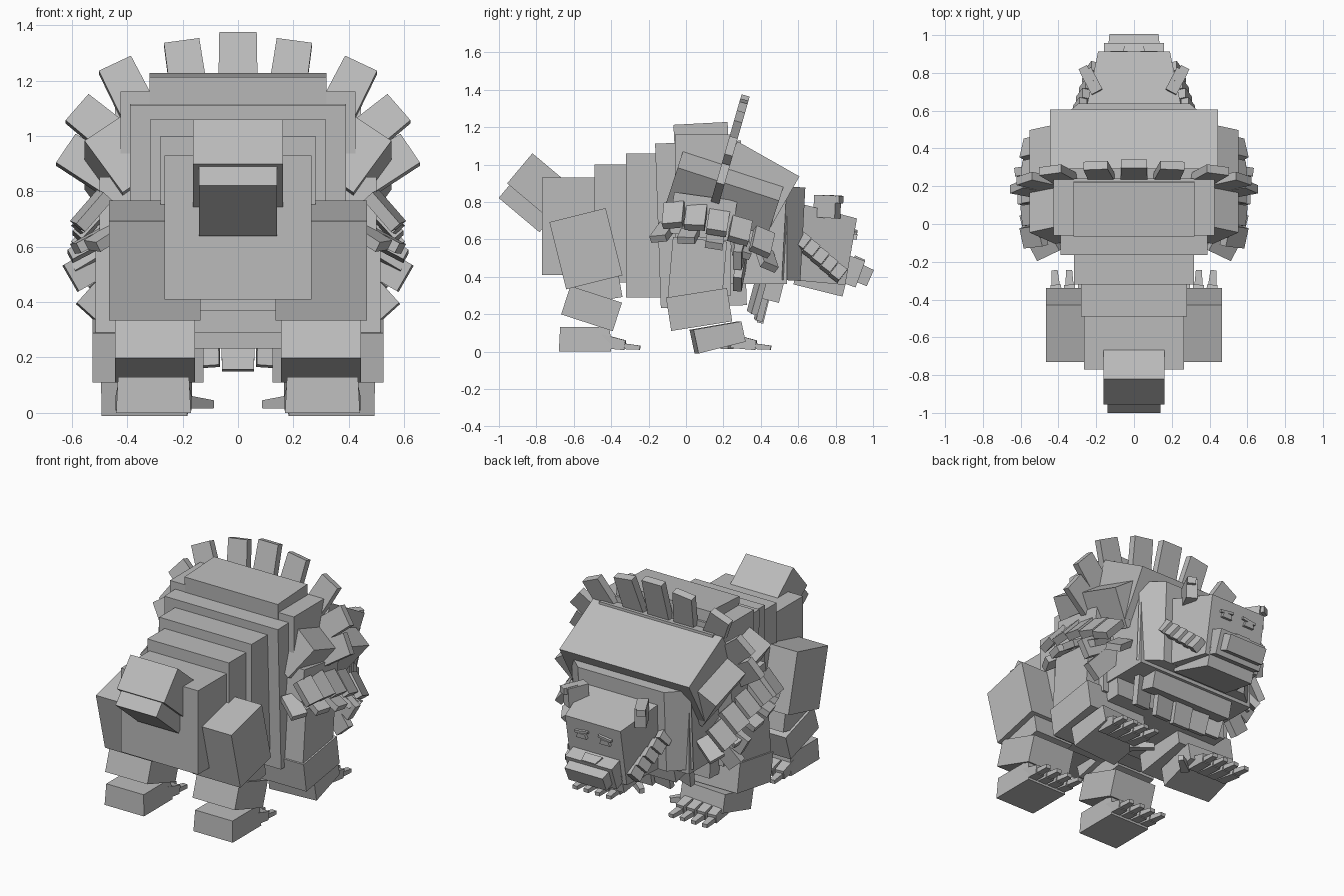
import bpy, bmesh
from math import radians
from mathutils import Matrix, Vector, Euler

cube = bpy.data.objects.get("Cube")
if cube:
    bpy.data.objects.remove(cube, do_unlink=True)

GREY = (0.5, 0.5, 0.5, 1.0)
stone = bpy.data.materials.new("stone_grey")
stone.use_nodes = True
stone.diffuse_color = GREY
stone.node_tree.nodes["Principled BSDF"].inputs["Base Color"].default_value = GREY


def pose(at, rot=(0, 0, 0)):
    return Matrix.Translation(at) @ Euler([radians(a) for a in rot]).to_matrix().to_4x4()


def block(name, matrix, size, front=(1, 1), top=(1, 1)):
    """Box whose +y end is scaled by front (x, z) and top by top (x, y)."""
    bm = bmesh.new()
    bmesh.ops.create_cube(bm, size=1)
    for v in bm.verts:
        x, y, z = v.co
        if y > 0:
            x, z = x * front[0], z * front[1]
        if v.co.z > 0:
            x, y = x * top[0], y * top[1]
        v.co = matrix @ Vector((x * size[0], y * size[1], z * size[2]))
    if matrix.determinant() < 0:
        bmesh.ops.reverse_faces(bm, faces=bm.faces)
    mesh = bpy.data.meshes.new(name)
    bm.to_mesh(mesh)
    bm.free()
    mesh.materials.append(stone)
    obj = bpy.data.objects.new(name, mesh)
    bpy.context.collection.objects.link(obj)


def span(name, x, y, z, **kw):
    """Upright box, symmetric in x, from y and z ranges."""
    at = (0, sum(y) / 2, sum(z) / 2)
    block(name, pose(at), (2 * x, y[1] - y[0], z[1] - z[0]), **kw)


def pair(name, matrix, size, **kw):
    block("left_" + name, matrix, size, **kw)
    block("right_" + name, Matrix.Scale(-1, 4, (1, 0, 0)) @ matrix, size, **kw)


# Stepped body
span("rump", 0.265, (-0.77, -0.45), (0.41, 0.93))
span("rear_belly", 0.28, (-0.49, -0.28), (0.37, 1.0))
span("mid_belly", 0.317, (-0.32, -0.1), (0.29, 1.06))
block("rib_cage", pose((0, 0.08, 0.68), (2, 0, 0)), (0.78, 0.46, 0.88))
span("shoulders", 0.425, (-0.06, 0.24), (0.3, 1.16))
block("back_plate", pose((0, 0.08, 1.17), (3, 0, 0)), (0.64, 0.29, 0.1))
span("chest", 0.4, (0.2, 0.54), (0.36, 0.85))

# Tail
block("tail_base", pose((0, -0.77, 0.88), (-40, 0, 0)), (0.325, 0.31, 0.21))
block("tail_tip", pose((0, -0.825, 0.81), (-40, 0, 0)), (0.28, 0.285, 0.21))

# Mane cape and side flaps
block("mane_cape", pose((0, 0.365, 0.895), (-29.5, 0, 0)), (0.89, 0.38, 0.31))
pair("mane_flap", pose((0.42, 0.21, 0.845), (-18, 0, 0)) @ pose((0, 0, 0), (0, 35, 0)),
     (0.16, 0.57, 0.24))
pair("shoulder_pad", pose((0.4, 0.09, 0.72), (-8, 0, 0)), (0.2, 0.34, 0.22))
block("neck_ruff", pose((0, 0.575, 0.63), (-3, 0, 0)), (0.82, 0.1, 0.5), front=(0.72, 1))

# Crest: fan of tufts in a plane leaning forward
crest = pose((0, 0.17, 0.85), (-16, 0, 0))
block("crest_tuft", crest @ pose((0, 0, 0.36)), (0.147, 0.045, 0.36), top=(0.92, 1))
for i, (x, h, turn) in enumerate([(0.18, 0.34, 8), (0.37, 0.27, 26),
                                  (0.47, 0.165, 50), (0.5, 0.025, 57)]):
    pair(f"crest_tuft_{i + 1}", crest @ pose((x, 0, h), (0, turn, 0)),
         (0.14, 0.045, 0.34 if i < 2 else 0.29), top=(0.92, 1))
for i, (x, z, turn) in enumerate([(0.51, 0.54, 120), (0.47, 0.44, 138)]):
    pair(f"lower_tuft_{i}", pose((x, 0.29, z), (8, turn, 0)), (0.11, 0.045, 0.22))

# Fringe of bent tufts below each flap
for i in range(5):
    t = i - 2
    y, z = 0.17 + 0.118 * t, 0.69 - 0.036 * t - 0.008 * t * t
    bend = pose((0.53, y, z), (-9 - 7 * t, 0, 0))
    pair(f"fringe_upper_{i}", bend @ pose((0, 0, 0), (0, -42, 6 * t)), (0.045, 0.11, 0.15))
    outer = pose((0.54 - 0.018 * t * t, y - 0.015 + 0.02 * t, z - 0.09),
                 (-9 - 7 * t, 0, 0))
    pair(f"fringe_lower_{i}", outer @ pose((0, 0, 0), (0, -62, 14 * t)), (0.04, 0.095, 0.15))

# Head
block("skull", pose((0, 0.735, 0.56), (-10, 0, 0)), (0.5, 0.3, 0.41), front=(0.76, 0.88))
block("jaw", pose((0, 0.72, 0.385), (-14, 0, 0)), (0.38, 0.27, 0.12), front=(0.85, 1))
block("muzzle", pose((0, 0.885, 0.43), (-20, 0, 0)), (0.32, 0.1, 0.15))
block("snout", pose((0, 0.935, 0.415), (-24, 0, 0)), (0.28, 0.11, 0.1), front=(0.93, 0.95))
block("nose", pose((0, 0.925, 0.485), (-20, 0, 0)), (0.12, 0.06, 0.04), front=(0.8, 0.8))
pair("eye", pose((0.08, 0.895, 0.615), (-8, 0, 0)), (0.07, 0.04, 0.03), top=(0.7, 1))
pair("brow", pose((0.08, 0.893, 0.64), (-8, 8, 0)), (0.09, 0.045, 0.015))
pair("ear", pose((0.225, 0.755, 0.775), (-3, 0, -28)), (0.065, 0.13, 0.12))
pair("ear_tip", pose((0.25, 0.79, 0.815), (-3, 0, -28)), (0.05, 0.09, 0.04))

# Cheek scales run diagonally down to the jaw
for i in range(5):
    pair(f"cheek_scale_{i}", pose((0.285 - 0.016 * i, 0.62 + 0.048 * i, 0.59 - 0.042 * i),
                                  (-40, -20, 14)), (0.045, 0.06, 0.08))

# Beard under the throat
block("throat", pose((0, 0.47, 0.36), (-14, 0, 0)), (0.56, 0.1, 0.18))
for i in range(-2, 3):
    block(f"beard_tuft_{i + 2}",
          pose((0.128 * i, 0.42 - 0.01 * i * i, 0.25 + 0.013 * i * i), (-14, 4 * i, 6 * i)),
          (0.115, 0.035, 0.2), top=(1.1, 1))

# Hind legs
pair("thigh", pose((0.3, -0.535, 0.55), (14, 0, 0)), (0.33, 0.31, 0.37))
pair("shin", pose((0.3, -0.505, 0.23), (-18, 0, 0)), (0.29, 0.29, 0.16))
pair("hock", pose((0.3, -0.47, 0.34), (10, 0, 0)), (0.26, 0.24, 0.14))
pair("hind_foot", pose((0.305, -0.54, 0.065)), (0.27, 0.28, 0.13), top=(0.95, 0.95))

# Front legs
pair("upper_arm", pose((0.4, 0.06, 0.43), (-5, 0, 0)), (0.23, 0.29, 0.34))
pair("forearm", pose((0.325, 0.07, 0.225), (9, 0, 0)), (0.4, 0.33, 0.18))
pair("front_foot", pose((0.33, 0.17, 0.08), (12, 0, 4)), (0.31, 0.26, 0.13), front=(1, 0.85))

# Toes and claws
for leg, x0, y0 in (("hind", 0.305, -0.38), ("front", 0.33, 0.32)):
    for i in range(4):
        t = i - 1.5
        base = pose((x0 + 0.07 * t, y0, 0), (0, 0, -3 * t))
        pair(f"{leg}_toe_{i}", base @ pose((0, -0.01, 0.045), (-10, 0, 0)),
             (0.062, 0.13, 0.075), front=(0.9, 0.7))
        pair(f"{leg}_claw_{i}", base @ pose((0, 0.085, 0.025), (-5, 0, 0)),
             (0.046, 0.1, 0.032), front=(0.7, 0.7))
pair("thumb_claw", pose((0.15, 0.25, 0.035), (-4, 0, 50)), (0.05, 0.14, 0.05), front=(0.6, 0.6))
